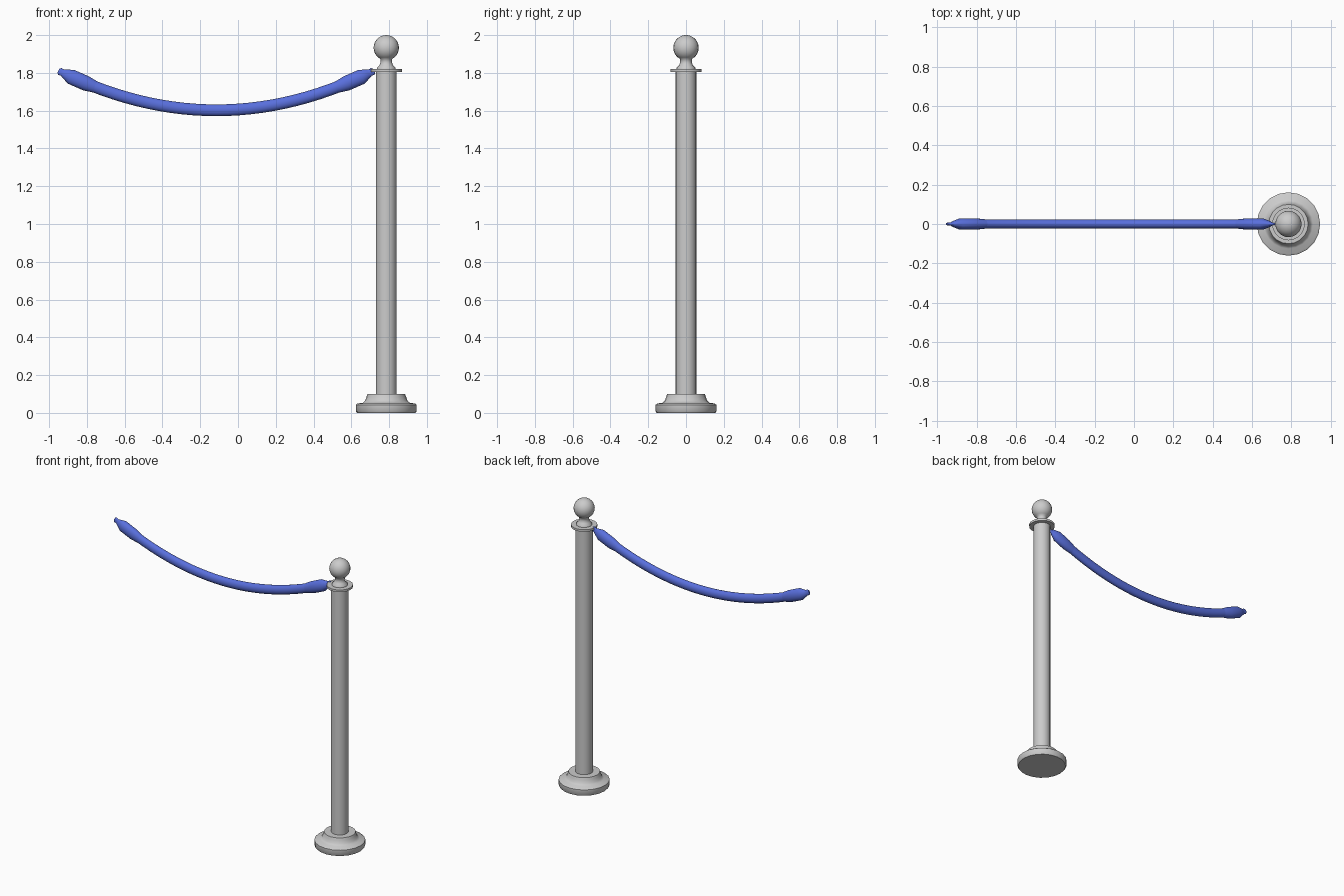
import bpy, bmesh, math
from mathutils import Vector

cube = bpy.data.objects.get("Cube")
if cube:
    bpy.data.objects.remove(cube, do_unlink=True)

POST_X = 0.785      # post axis
ROPE_X = -0.115     # lowest point of the rope
SIDES = 20


def material(name, rgb):
    m = bpy.data.materials.new(name)
    m.use_nodes = True
    col = (*rgb, 1)
    m.diffuse_color = col
    m.node_tree.nodes["Principled BSDF"].inputs["Base Color"].default_value = col
    return m


def skin_rings(name, rings, mat, angle):
    """Join a row of equal rings of points into a closed tube."""
    bm = bmesh.new()
    loops = [[bm.verts.new(p) for p in ring] for ring in rings]
    n = len(loops[0])
    for a, b in zip(loops, loops[1:]):
        for i in range(n):
            j = (i + 1) % n
            bm.faces.new((a[i], a[j], b[j], b[i]))
    bm.faces.new(loops[0])
    bm.faces.new(loops[-1])
    bmesh.ops.recalc_face_normals(bm, faces=bm.faces)
    mesh = bpy.data.meshes.new(name)
    bm.to_mesh(mesh)
    bm.free()
    mesh.materials.append(mat)
    ob = bpy.data.objects.new(name, mesh)
    bpy.context.collection.objects.link(ob)
    bpy.ops.object.select_all(action='DESELECT')
    ob.select_set(True)
    bpy.context.view_layer.objects.active = ob
    bpy.ops.object.shade_smooth_by_angle(angle=math.radians(angle))
    return ob


def turned(name, profile, mat, angle=40):
    """Lathe a (radius, height) profile about the post axis."""
    rings = []
    for r, z in profile:
        rings.append([(POST_X + r * math.cos(t), r * math.sin(t), z)
                      for t in (math.tau * i / SIDES for i in range(SIDES))])
    return skin_rings(name, rings, mat, angle)


def sag_ring(d, side, ry, rz):
    """Oval ring across the sagging rope, d away from its lowest point."""
    centre = Vector((ROPE_X + side * d, 0, 1.602 + 0.3 * d * d))
    normal = Vector((-side * 0.6 * d, 0, 1)).normalized()
    return [centre + Vector((0, ry * math.cos(t), 0)) + normal * rz * math.sin(t)
            for t in (math.tau * i / 16 for i in range(16))]


silver = material("silver grey", (0.6, 0.6, 0.6))
blue = material("rope blue", (0.1, 0.16, 0.72))

# Post: stepped foot, shaft and collar disc
turned("base", [(0.155, 0), (0.161, 0.008), (0.161, 0.043), (0.152, 0.05),
                (0.125, 0.053), (0.112, 0.065), (0.105, 0.085),
                (0.1, 0.1), (0.05, 0.1)], silver)
turned("shaft", [(0.055, 0.09), (0.055, 1.808)], silver)
turned("collar", [(0.083, 1.805), (0.083, 1.82)], silver)

# Finial: flared neck running into a ball
neck = [(0.05, 1.82), (0.049, 1.828), (0.036, 1.84), (0.031, 1.855)]
ball = []
for i in range(13):
    t = math.radians(-62 + 151 * i / 12)
    ball.append((0.067 * math.cos(t), 1.933 + 0.067 * math.sin(t)))
turned("finial", neck + ball, silver, 60)

# Rope: oval tube along a parabola
skin_rings("rope", [sag_ring(abs(s), 1 if s > 0 else -1, 0.024, 0.031)
                    if s > 0 else sag_ring(-s, -1, 0.024, 0.031)
                    for s in (-0.72 + 0.06 * i for i in range(25))], blue, 50)

# End fittings: (distance, half width, half height), mirrored to both ends
FITTING = [(0.635, 0.023, 0.03), (0.69, 0.029, 0.04), (0.77, 0.029, 0.04),
           (0.805, 0.015, 0.023), (0.815, 0.008, 0.018),
           (0.828, 0.008, 0.02), (0.836, 0.006, 0.012)]
for side, label in ((1, "left"), (-1, "right")):
    skin_rings(label + "_rope_end",
               [sag_ring(d, side, ry, rz) for d, ry, rz in FITTING], blue, 50)
